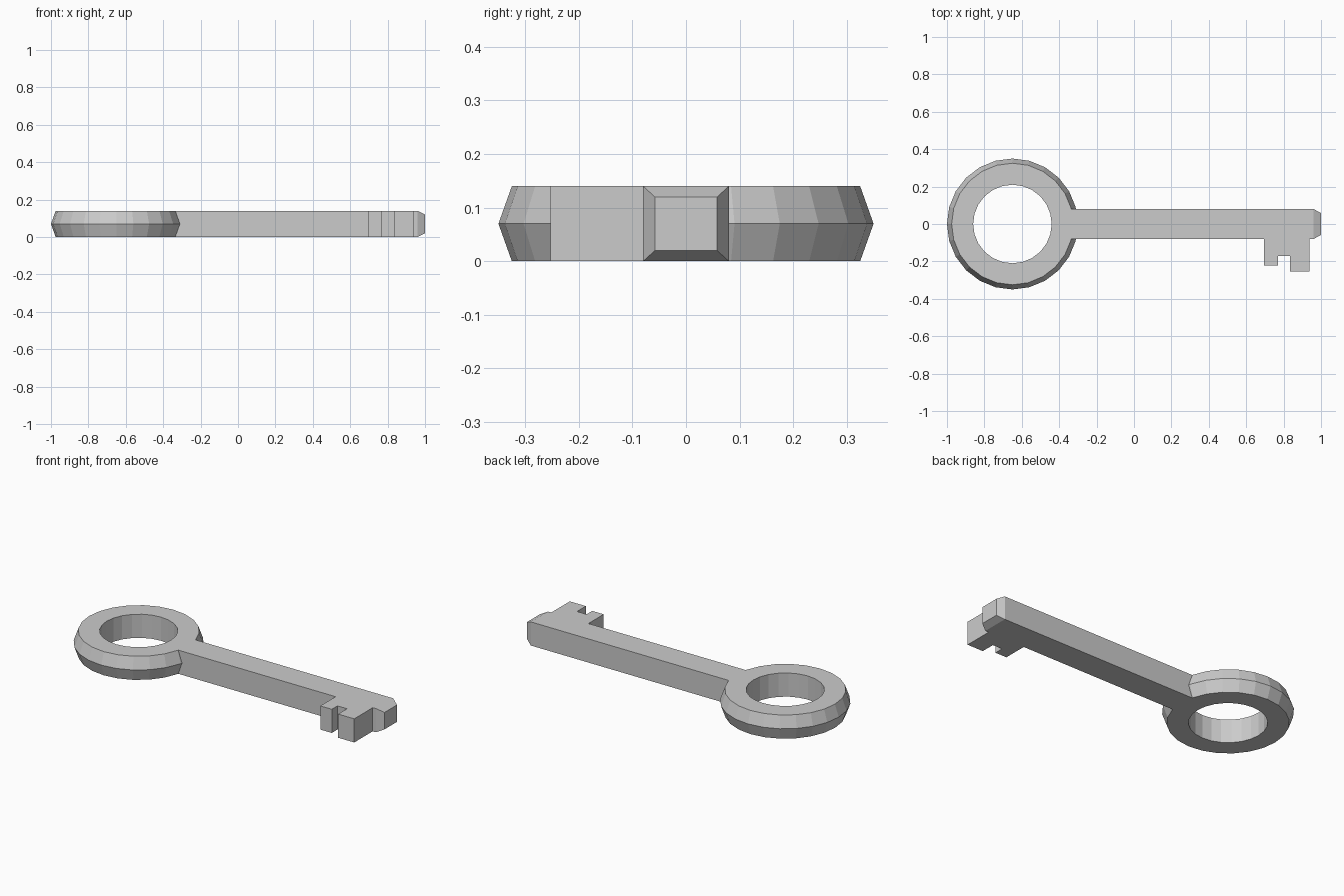
import bpy, bmesh
from math import cos, sin, tau
from mathutils import Vector

if "Cube" in bpy.data.objects:
    bpy.data.objects.remove(bpy.data.objects["Cube"])

H = 0.14          # key thickness
SIDES = 24        # facets of the ring
CX = -0.65        # ring centre


def make_object(name, bm):
    bmesh.ops.recalc_face_normals(bm, faces=bm.faces)
    mesh = bpy.data.meshes.new(name)
    bm.to_mesh(mesh)
    bm.free()
    obj = bpy.data.objects.new(name, mesh)
    bpy.context.collection.objects.link(obj)
    return obj


# Ring handle: five-point cross-section swept around the centre
profile = [(0.21, 0), (0.325, 0), (0.35, H / 2), (0.325, H), (0.21, H)]
bm = bmesh.new()
rings = [[bm.verts.new((CX + r * cos(tau * i / SIDES), r * sin(tau * i / SIDES), z))
          for r, z in profile] for i in range(SIDES)]
n = len(profile)
for i in range(SIDES):
    a, b = rings[i], rings[(i + 1) % SIDES]
    for j in range(n):
        k = (j + 1) % n
        bm.faces.new((a[j], b[j], b[k], a[k]))
key = make_object("key", bm)

# Shaft and teeth: one outline, extruded upward
outline = [(-0.40, 0.08), (-0.40, -0.08), (0.695, -0.08), (0.695, -0.223),
           (0.77, -0.223), (0.77, -0.17), (0.833, -0.17), (0.833, -0.253),
           (0.938, -0.253), (0.938, -0.08), (0.96, -0.08), (0.96, 0.08)]
bm = bmesh.new()
base = bm.faces.new([bm.verts.new((x, y, 0)) for x, y in outline])
top = bmesh.ops.extrude_face_region(bm, geom=[base], use_keep_orig=True)
bmesh.ops.translate(bm, vec=(0, 0, H),
                    verts=[g for g in top["geom"] if isinstance(g, bmesh.types.BMVert)])

# Tapered tip: extrude the end face and shrink it
end = next(f for f in bm.faces if all(abs(v.co.x - 0.96) < 1e-4 for v in f.verts))
tip = bmesh.ops.extrude_discrete_faces(bm, faces=[end])["faces"][0]
for v in tip.verts:
    v.co = Vector((1.0, v.co.y * 0.058 / 0.08, H / 2 + (v.co.z - H / 2) * 0.05 / 0.07))
shaft = make_object("shaft_with_teeth", bm)

# Fuse the shaft into the ring
mod = key.modifiers.new("join_shaft", 'BOOLEAN')
mod.operation = 'UNION'
mod.solver = 'EXACT'
mod.object = shaft
bpy.context.view_layer.objects.active = key
bpy.ops.object.modifier_apply(modifier=mod.name)
bpy.data.objects.remove(shaft)
